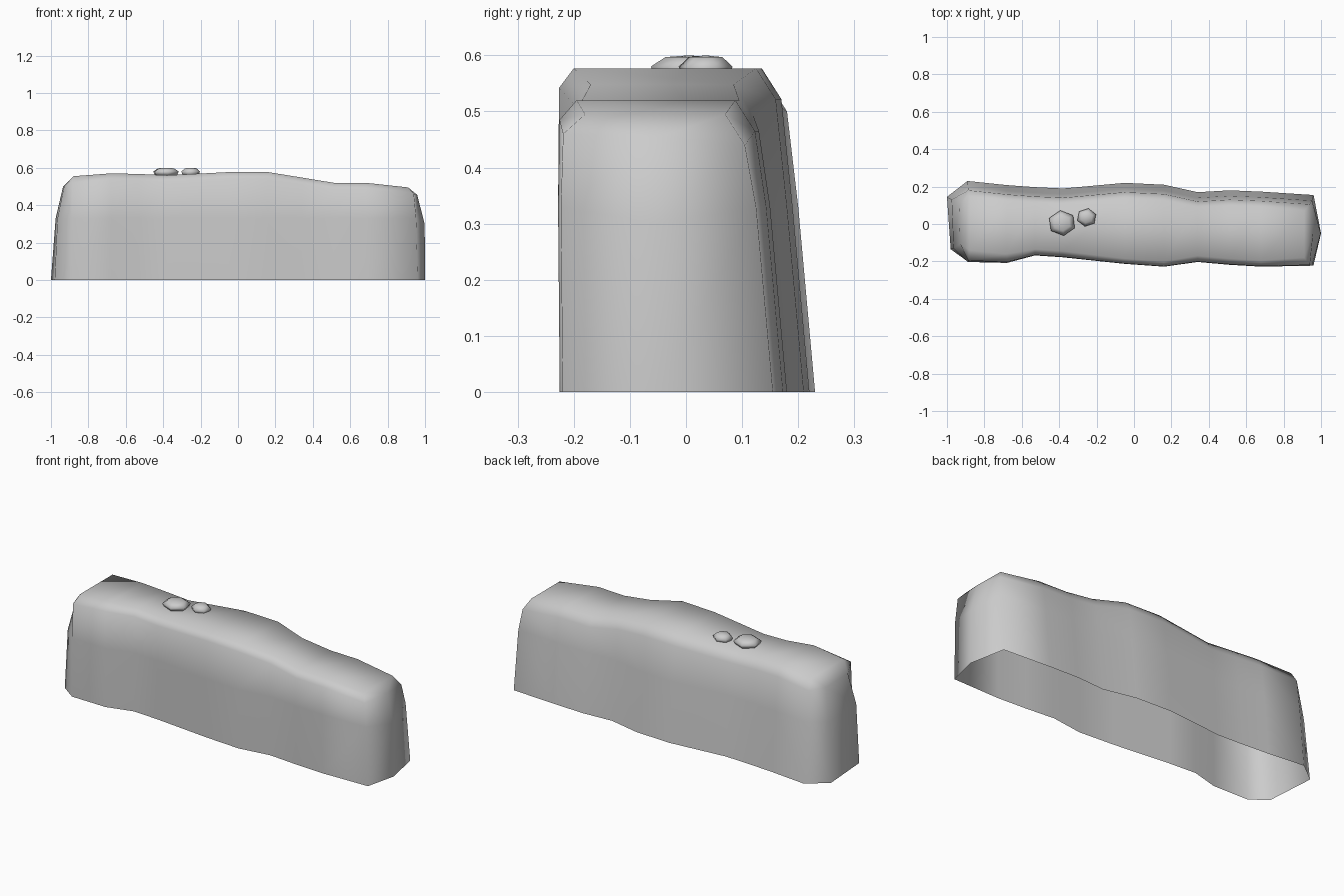
import bpy, bmesh, math

cube = bpy.data.objects.get("Cube")
if cube:
    bpy.data.objects.remove(cube, do_unlink=True)

# One plain grey stone colour
stone = bpy.data.materials.new("grey_stone")
stone.use_nodes = True
stone.diffuse_color = (0.6, 0.6, 0.6, 1)
stone.node_tree.nodes["Principled BSDF"].inputs["Base Color"].default_value = (0.6, 0.6, 0.6, 1)


def finish(bm, name):
    bmesh.ops.recalc_face_normals(bm, faces=bm.faces)
    for face in bm.faces:
        face.smooth = True
    mesh = bpy.data.meshes.new(name)
    bm.to_mesh(mesh)
    bm.free()
    mesh.materials.append(stone)
    obj = bpy.data.objects.new(name, mesh)
    bpy.context.collection.objects.link(obj)
    return obj


# Wall stations: x, front y, back y, top z, front shoulder inset, x lean of the top
STATIONS = [
    (-0.89, -0.20, 0.23, 0.555, 0.06, 0.01),
    (-0.68, -0.205, 0.208, 0.57, 0.045, 0),
    (-0.53, -0.165, 0.197, 0.567, 0.03, 0),
    (-0.38, -0.175, 0.19, 0.56, 0.03, 0),
    (-0.05, -0.21, 0.22, 0.577, 0.025, 0),
    (0.16, -0.225, 0.21, 0.577, 0.025, 0),
    (0.34, -0.20, 0.17, 0.548, 0.03, 0),
    (0.51, -0.215, 0.18, 0.52, 0.03, 0),
    (0.68, -0.225, 0.173, 0.52, 0.03, 0),
    (0.96, -0.22, 0.155, 0.495, 0.04, -0.05),
]


def section(bm, x, front, back, top, inset, lean):
    """Columns from the ground up to the shoulder, front then back."""
    front_col = [(x, front, 0), (x + lean * 0.15, front - 0.003, 0.33),
                 (x + lean * 0.4, front - 0.005 + inset * 0.15, top - 0.035),
                 (x + lean, front + inset, top)]
    back_col = [(x, back, 0), (x + lean * 0.15, back - 0.03, 0.33),
                (x + lean * 0.4, back - 0.05, top - 0.055),
                (x + lean, back - 0.085, top)]
    return [[bm.verts.new(p) for p in col] for col in (front_col, back_col)]


def close_end(bm, ends, columns):
    """Join the two columns of an end section round the given end columns."""
    front, back = ends
    middle = [[bm.verts.new(p) for p in col] for col in columns]
    chain = [front] + middle + [back]
    for a, b in zip(chain, chain[1:]):
        for k in range(2):
            bm.faces.new((a[k], b[k], b[k + 1], a[k + 1]))
    bm.faces.new((front[2], middle[0][2], front[3]))
    bm.faces.new((back[2], back[3], middle[-1][2]))
    bm.faces.new([front[3]] + [col[2] for col in middle] + [back[3]])


# Wall shell, open underneath
bm = bmesh.new()
sections = [section(bm, *s) for s in STATIONS]
for (f0, b0), (f1, b1) in zip(sections, sections[1:]):
    for k in range(3):
        bm.faces.new((f0[k], f1[k], f1[k + 1], f0[k + 1]))
        bm.faces.new((b0[k], b0[k + 1], b1[k + 1], b1[k]))
    bm.faces.new((f0[3], f1[3], b1[3], b0[3]))

# Blunt end with two corners, pointed end with one ridge
close_end(bm, sections[0], [
    [(-0.98, -0.135, 0), (-0.965, -0.13, 0.33), (-0.93, -0.105, 0.5)],
    [(-1.0, 0.145, 0), (-0.975, 0.13, 0.33), (-0.935, 0.095, 0.5)]])
close_end(bm, sections[-1], [
    [(1.0, -0.05, 0), (0.998, -0.05, 0.3), (0.958, -0.045, 0.455)]])
finish(bm, "wall")


def pebble(name, x, y, radius, turn):
    """Flattened six-sided stone resting on the wall."""
    bm = bmesh.new()
    rings = []
    for scale, z in ((0.85, 0.56), (1.0, 0.58), (0.62, 0.597)):
        rings.append([bm.verts.new((x + radius * scale * math.cos(turn + i * math.tau / 6),
                                    y + radius * 0.92 * scale * math.sin(turn + i * math.tau / 6), z))
                      for i in range(6)])
    for low, high in zip(rings, rings[1:]):
        for i in range(6):
            j = (i + 1) % 6
            bm.faces.new((low[i], low[j], high[j], high[i]))
    tip = bm.verts.new((x, y, 0.6))
    for i in range(6):
        bm.faces.new((rings[-1][i], rings[-1][(i + 1) % 6], tip))
    bm.faces.new(rings[0])
    finish(bm, name)


pebble("large_pebble", -0.385, 0.005, 0.074, 0.65)
pebble("small_pebble", -0.253, 0.035, 0.053, 0.35)
